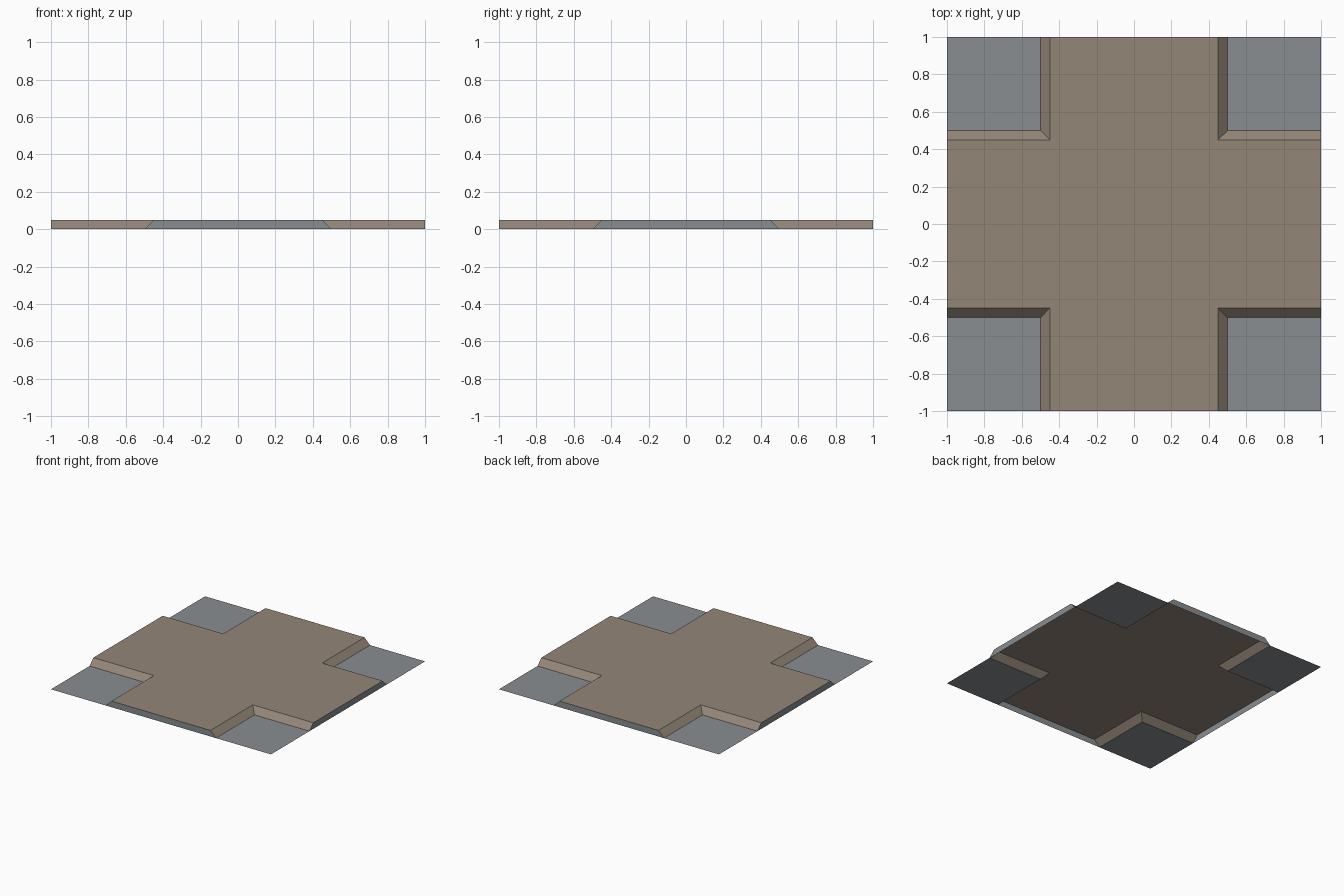
import bpy

if "Cube" in bpy.data.objects:
    bpy.data.objects.remove(bpy.data.objects["Cube"])

H = 0.05      # raised height
B = 0.50      # bank foot
T = 0.45      # bank crest


def srgb(*rgb):
    return [((c / 255 + 0.055) / 1.055) ** 2.4 for c in rgb] + [1.0]


def material(name, rgb):
    m = bpy.data.materials.new(name)
    m.diffuse_color = srgb(*rgb)
    m.use_nodes = True
    m.node_tree.nodes["Principled BSDF"].inputs["Base Color"].default_value = m.diffuse_color
    return m


brown = material("earth brown", (147, 134, 119))
grey = material("stone grey", (136, 141, 144))


def quadrant_part(name, faces, mat):
    """Build the +x +y quarter of a part and mirror it to all four."""
    verts, polys = [], []
    for f in faces:
        polys.append(range(len(verts), len(verts) + len(f)))
        verts += f
    me = bpy.data.meshes.new(name)
    me.from_pydata(verts, [], [list(p) for p in polys])
    me.materials.append(mat)
    ob = bpy.data.objects.new(name, me)
    bpy.context.collection.objects.link(ob)
    mod = ob.modifiers.new("mirror", 'MIRROR')
    mod.use_axis = (True, True, False)
    mod.merge_threshold = 0.001
    return ob


def swapped(face):
    """Same face with x and y exchanged, keeping its outward side."""
    return [(y, x, z) for x, y, z in reversed(face)]


# Raised crossing surface
quadrant_part("crossing_top", [[(0, 0, H), (1, 0, H), (1, T, H), (T, T, H),
                                (T, 1, H), (0, 1, H)]], brown)

# Sloping banks around each sunken corner
bank = [(T, T, H), (1, T, H), (1, B, 0), (B, B, 0)]
quadrant_part("crossing_banks", [bank, swapped(bank)], brown)

# Flat corner plates at ground level
quadrant_part("corner_plates", [[(B, B, 0), (1, B, 0), (1, 1, 0), (B, 1, 0)]], grey)

# End walls of the four arms (underside stays open)
end = [(1, 0, 0), (1, B, 0), (1, T, H), (1, 0, H)]
quadrant_part("arm_ends", [end, swapped(end)], grey)
